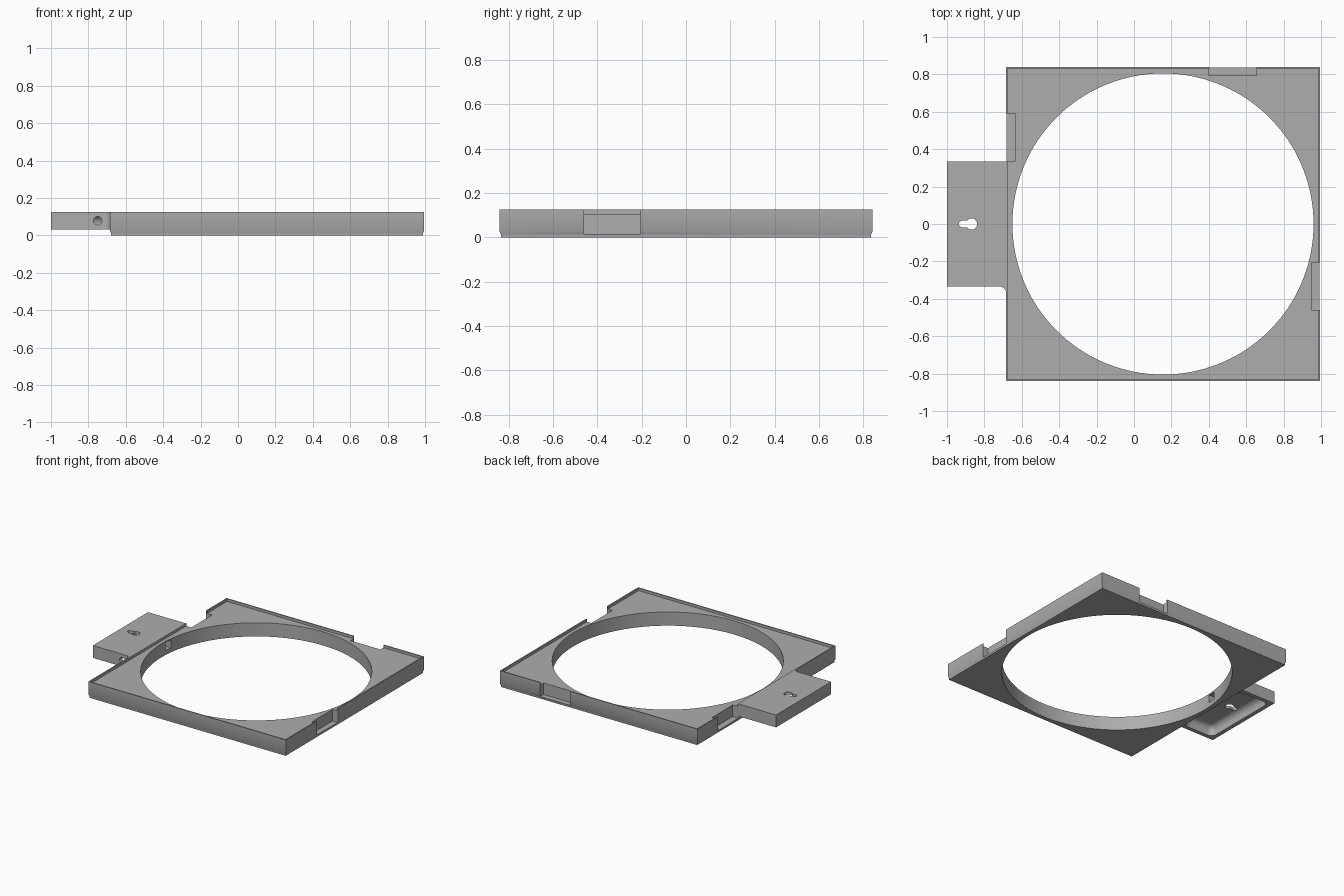
import bpy, bmesh
from math import radians, cos, sin, pi

cube = bpy.data.objects.get("Cube")
if cube:
    bpy.data.objects.remove(cube, do_unlink=True)

grey = bpy.data.materials.new("plain grey")
grey.use_nodes = True
colour = (0.42, 0.42, 0.42, 1)
grey.diffuse_color = colour
grey.node_tree.nodes["Principled BSDF"].inputs["Base Color"].default_value = colour

CX, HALF, R = 0.155, 0.84, 0.805   # frame centre, half width, opening radius
TOP = 0.125


def finish(name, bm):
    bmesh.ops.recalc_face_normals(bm, faces=bm.faces)
    mesh = bpy.data.meshes.new(name)
    bm.to_mesh(mesh)
    bm.free()
    obj = bpy.data.objects.new(name, mesh)
    bpy.context.collection.objects.link(obj)
    mesh.materials.append(grey)
    return obj


def loft(name, sections):
    """Skin a stack of (outline, z) sections and cap both ends."""
    bm = bmesh.new()
    rings = [[bm.verts.new((x, y, z)) for x, y in pts] for pts, z in sections]
    n = len(rings[0])
    for a, b in zip(rings, rings[1:]):
        for i in range(n):
            j = (i + 1) % n
            bm.faces.new((a[i], a[j], b[j], b[i]))
    bm.faces.new(rings[0][::-1])
    bm.faces.new(rings[-1])
    return finish(name, bm)


def arc(cx, cy, r, start, end, n):
    return [(cx + r * cos(radians(start + (end - start) * i / n)),
             cy + r * sin(radians(start + (end - start) * i / n))) for i in range(n + 1)]


def circle(cx, cy, r, n):
    return arc(cx, cy, r, 0, 360, n)[:-1]


def rect(x0, x1, y0, y1):
    return [(x0, y0), (x1, y0), (x1, y1), (x0, y1)]


def square(inset):
    h = HALF - inset
    return rect(CX - h, CX + h, -h, h)


def prism(name, outline, z0, z1):
    return loft(name, [(outline, z0), (outline, z1)])


def cut(target, cutters):
    """Subtract each cutter, then delete it."""
    bpy.context.view_layer.objects.active = target
    for c in cutters:
        c.hide_render = True
        mod = target.modifiers.new("cut", 'BOOLEAN')
        mod.operation, mod.solver, mod.object = 'DIFFERENCE', 'EXACT', c
        bpy.ops.object.modifier_apply(modifier=mod.name)
        bpy.data.objects.remove(c, do_unlink=True)


def smooth(obj):
    bpy.ops.object.select_all(action='DESELECT')
    obj.select_set(True)
    bpy.context.view_layer.objects.active = obj
    bpy.ops.object.shade_smooth_by_angle(angle=radians(30))


def cable_slot():
    return prism("slot_cutter", rect(-0.74, -0.6, 0.045, 0.105), 0.035, 0.095)


# Square frame: stepped base, recessed top with a thin rim, round opening
frame = loft("square_frame", [(square(0.005), 0), (square(0.005), 0.015),
                              (square(0), 0.025), (square(0), TOP)])
cut(frame, [
    prism("recess_cutter", square(0.009), 0.105, 0.2),
    prism("opening_cutter", circle(CX, 0, R, 160), -0.1, 0.3),
    # Edge notches on the back, right and left sides
    prism("back_notch", rect(0.40, 0.655, 0.795, 0.9), 0.016, 0.3),
    prism("side_notch_a", rect(0.948, 1.1, -0.46, -0.205), 0.016, 0.3),
    prism("side_notch_b", rect(-0.8, -0.633, 0.337, 0.59), 0.016, 0.3),
    cable_slot(),
])
smooth(frame)

# Hanging tab with a small fillet where it meets the frame
outline = ([(-1, -0.335)] + arc(-0.715, -0.365, 0.03, 90, 0, 8)
           + [(-0.68, -0.365), (-0.68, 0.335), (-1, 0.335)])
tab = prism("hanging_tab", outline, 0.03, TOP)

# Rounded hollow under the tab
bm = bmesh.new()
bmesh.ops.create_cube(bm, size=1)
for v in bm.verts:
    v.co = (-0.837 + v.co.x * 0.264, v.co.y * 0.61, 0.02 + v.co.z * 0.17)
bmesh.ops.bevel(bm, geom=bm.edges[:], offset=0.045, segments=6, profile=0.5,
                affect='EDGES')
hollow = finish("hollow_cutter", bm)

# Keyhole, front cable hole and inner slot
slot = arc(-0.87, 0, 0.018, -90, 90, 8) + arc(-0.918, 0, 0.018, 90, 270, 8)
cable = prism("cable_cutter", circle(0, 0, 0.022, 24), -0.06, 0.06)
cable.rotation_euler.x = pi / 2
cable.location = (-0.75, -0.33, 0.078)
bpy.context.view_layer.update()
cut(tab, [hollow,
          prism("keyhole_slot", slot, 0, 0.3),
          prism("keyhole_round", circle(-0.869, 0, 0.03, 32), 0, 0.3),
          cable, cable_slot()])
smooth(tab)
